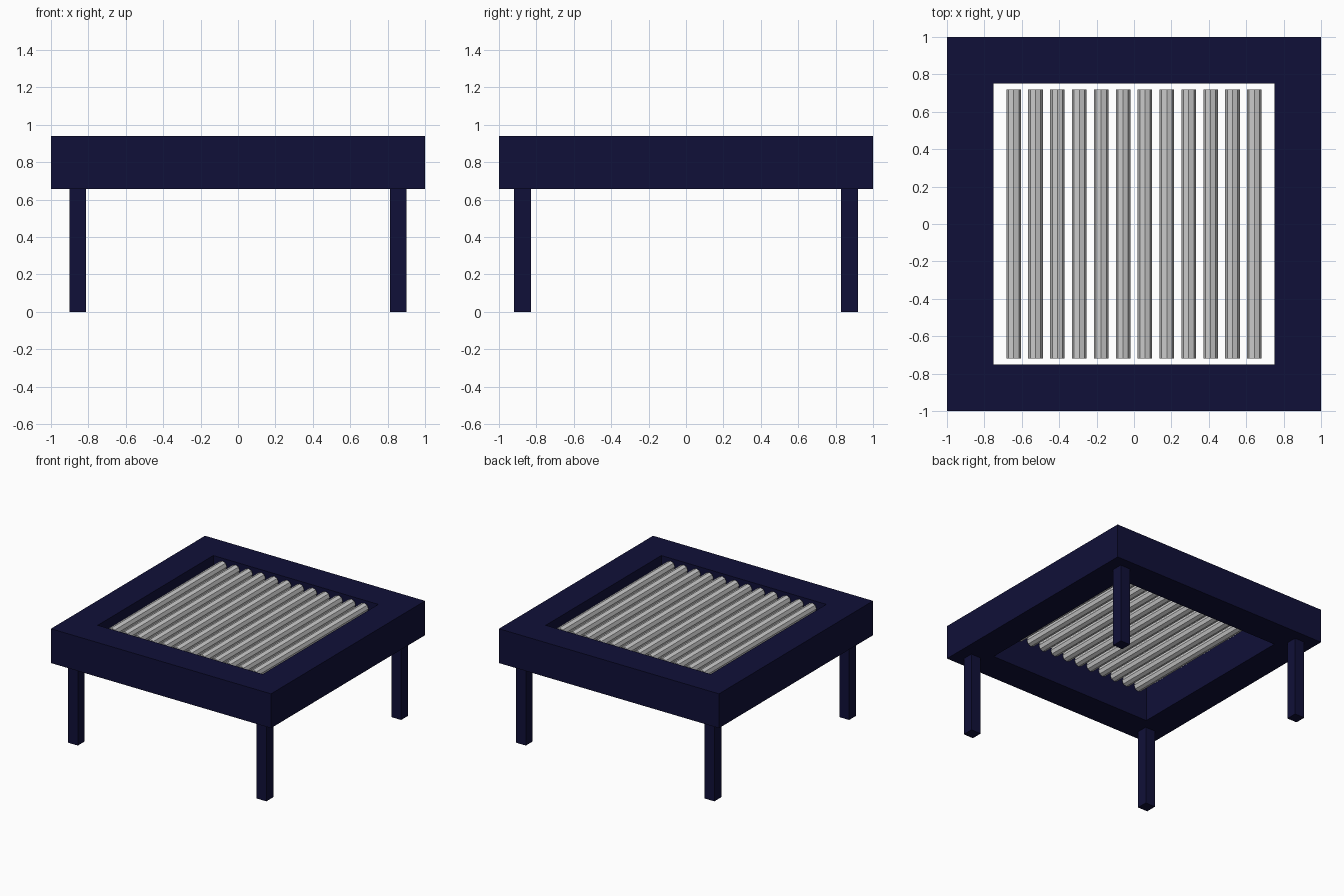
import bpy, bmesh
from math import pi

if "Cube" in bpy.data.objects:
    bpy.data.objects.remove(bpy.data.objects["Cube"])

navy = bpy.data.materials.new("navy_paint")
navy.diffuse_color = (0.005, 0.005, 0.04, 1)
navy.use_nodes = True
navy.node_tree.nodes["Principled BSDF"].inputs["Base Color"].default_value = navy.diffuse_color

TOP, BOTTOM = 0.94, 0.658


def square_frame(name, outer, inner, z0, z1):
    """Sweep a rectangular profile around four mitred corners."""
    bm = bmesh.new()
    profile = [(outer, z0), (outer, z1), (inner, z1), (inner, z0)]
    corners = [(1, 1), (-1, 1), (-1, -1), (1, -1)]
    rings = [[bm.verts.new((sx * r, sy * r, z)) for r, z in profile]
             for sx, sy in corners]
    for i in range(4):
        a, b = rings[i], rings[(i + 1) % 4]
        for j in range(4):
            k = (j + 1) % 4
            bm.faces.new((a[j], b[j], b[k], a[k]))
    bmesh.ops.recalc_face_normals(bm, faces=bm.faces)
    mesh = bpy.data.meshes.new(name)
    bm.to_mesh(mesh)
    bm.free()
    obj = bpy.data.objects.new(name, mesh)
    bpy.context.collection.objects.link(obj)
    return obj


# Table top frame with square opening
frame = square_frame("top_frame", 1.0, 0.75, BOTTOM, TOP)
frame.data.materials.append(navy)

# Four square legs
for sx, side in ((-1, "left"), (1, "right")):
    for sy, end in ((-1, "front"), (1, "back")):
        bpy.ops.mesh.primitive_cube_add(
            size=1, location=(sx * 0.857, sy * 0.875, BOTTOM / 2))
        leg = bpy.context.object
        leg.name = f"{end}_{side}_leg"
        leg.scale = (0.09, 0.09, BOTTOM)
        leg.data.materials.append(navy)

# Row of round grey bars in the opening
BARS, PITCH = 12, 0.117
for i in range(BARS):
    x = (i - (BARS - 1) / 2) * PITCH
    bpy.ops.mesh.primitive_cylinder_add(
        vertices=8, radius=0.039, depth=1.44,
        location=(x, 0, 0.897), rotation=(pi / 2, 0, 0))
    bpy.context.object.name = f"bar_{i + 1}"
